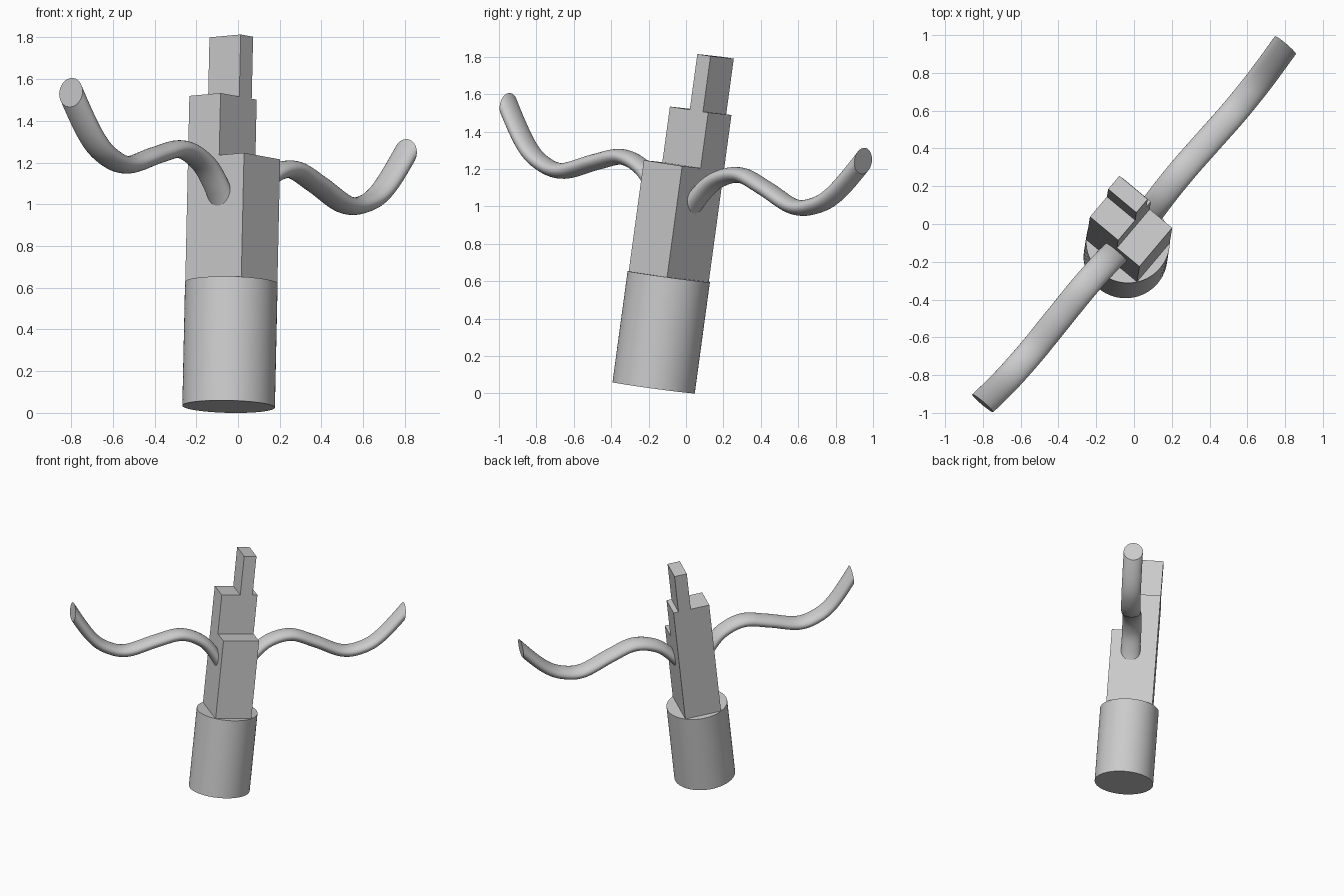
import bpy, bmesh, math
from mathutils import Vector, Matrix

old = bpy.data.objects.get("Cube")
if old:
    bpy.data.objects.remove(old)

grey = bpy.data.materials.new("plain_grey")
grey.use_nodes = True
colour = (0.6, 0.6, 0.6, 1)
grey.diffuse_color = colour
grey.node_tree.nodes["Principled BSDF"].inputs["Base Color"].default_value = colour

# Tilted frame shared by all parts: x along the arms, z up the body axis
up = Vector((0.022, 0.136, 1)).normalized()
side = Vector((0.64, 0.77, 0))
side = (side - up * side.dot(up)).normalized()
back = up.cross(side)
frame = Matrix.Translation((-0.045, -0.173, 0.03)) @ Matrix((side, back, up)).transposed().to_4x4()


def add_part(name, bm, smooth=False):
    bmesh.ops.recalc_face_normals(bm, faces=bm.faces)
    mesh = bpy.data.meshes.new(name)
    bm.to_mesh(mesh)
    bm.free()
    mesh.materials.append(grey)
    obj = bpy.data.objects.new(name, mesh)
    bpy.context.collection.objects.link(obj)
    obj.matrix_world = frame
    if smooth:
        bpy.ops.object.select_all(action='DESELECT')
        obj.select_set(True)
        bpy.context.view_layer.objects.active = obj
        bpy.ops.object.shade_smooth_by_angle(angle=math.radians(35))
    return obj


def extrude_profile(name, profile, x0, x1):
    """Extrude a (y, z) outline from x0 to x1."""
    bm = bmesh.new()
    face = bm.faces.new([bm.verts.new((x0, y, z)) for y, z in profile])
    new = bmesh.ops.extrude_face_region(bm, geom=[face])["geom"]
    bmesh.ops.translate(bm, vec=(x1 - x0, 0, 0),
                        verts=[g for g in new if isinstance(g, bmesh.types.BMVert)])
    return add_part(name, bm)


# Round base
bm = bmesh.new()
bmesh.ops.create_cone(bm, cap_ends=True, segments=64, radius1=0.222, radius2=0.222,
                      depth=0.6, matrix=Matrix.Translation((0, 0, 0.3)))
add_part("round_base", bm, smooth=True)

# Stepped body and the narrow block on top
FRONT, STEP, BACK = -0.175, -0.02, 0.175
extrude_profile("stepped_body", [(FRONT, 0.6), (BACK, 0.6), (BACK, 1.5),
                                 (STEP, 1.5), (STEP, 1.2), (FRONT, 1.2)], -0.135, 0.135)
extrude_profile("top_block", [(STEP, 1.5), (BACK, 1.5), (BACK, 1.8), (STEP, 1.8)], 0.005, 0.098)

# Wavy arms: a flat oval swept along a smooth path, cut upright at the tip
path = [Vector(p) for p in ((-0.04, 0.72), (0.05, 0.89), (0.135, 1.03), (0.25, 1.145),
                            (0.415, 1.195), (0.6, 1.145), (0.81, 1.073), (0.96, 1.095),
                            (1.09, 1.178), (1.25, 1.37), (1.38, 1.56), (1.5, 1.75))]
STEPS, SIDES, WIDE, THIN, TIP = 8, 32, 0.073, 0.042, 1.25
centres = []
for a, b, c, d in zip(path, path[1:], path[2:], path[3:]):
    for i in range(STEPS):
        t = i / STEPS
        centres.append(0.5 * (2 * b + (c - a) * t + (2 * a - 5 * b + 4 * c - d) * t ** 2
                              + (3 * b - a - 3 * c + d) * t ** 3))

bm = bmesh.new()
rings = []
for i, p in enumerate(centres):
    run = (centres[min(i + 1, len(centres) - 1)] - centres[max(i - 1, 0)]).normalized()
    ring = []
    for k in range(SIDES):
        ang = math.tau * k / SIDES
        lift = THIN * math.sin(ang)
        ring.append(bm.verts.new((p.x - run.y * lift, STEP + WIDE * math.cos(ang),
                                  p.y + run.x * lift)))
    rings.append(ring)
for r, s in zip(rings, rings[1:]):
    for k in range(SIDES):
        n = (k + 1) % SIDES
        bm.faces.new((r[k], r[n], s[n], s[k]))
for x, direction in ((TIP, 1), (0.1, -1)):
    bmesh.ops.bisect_plane(bm, geom=bm.verts[:] + bm.edges[:] + bm.faces[:],
                           plane_co=(x, 0, 0), plane_no=(direction, 0, 0), clear_outer=True)
bmesh.ops.holes_fill(bm, edges=[e for e in bm.edges if e.is_boundary], sides=0)
arms = add_part("wavy_arms", bm, smooth=True)
mirror = arms.modifiers.new("mirror", 'MIRROR')
mirror.use_mirror_merge = False
